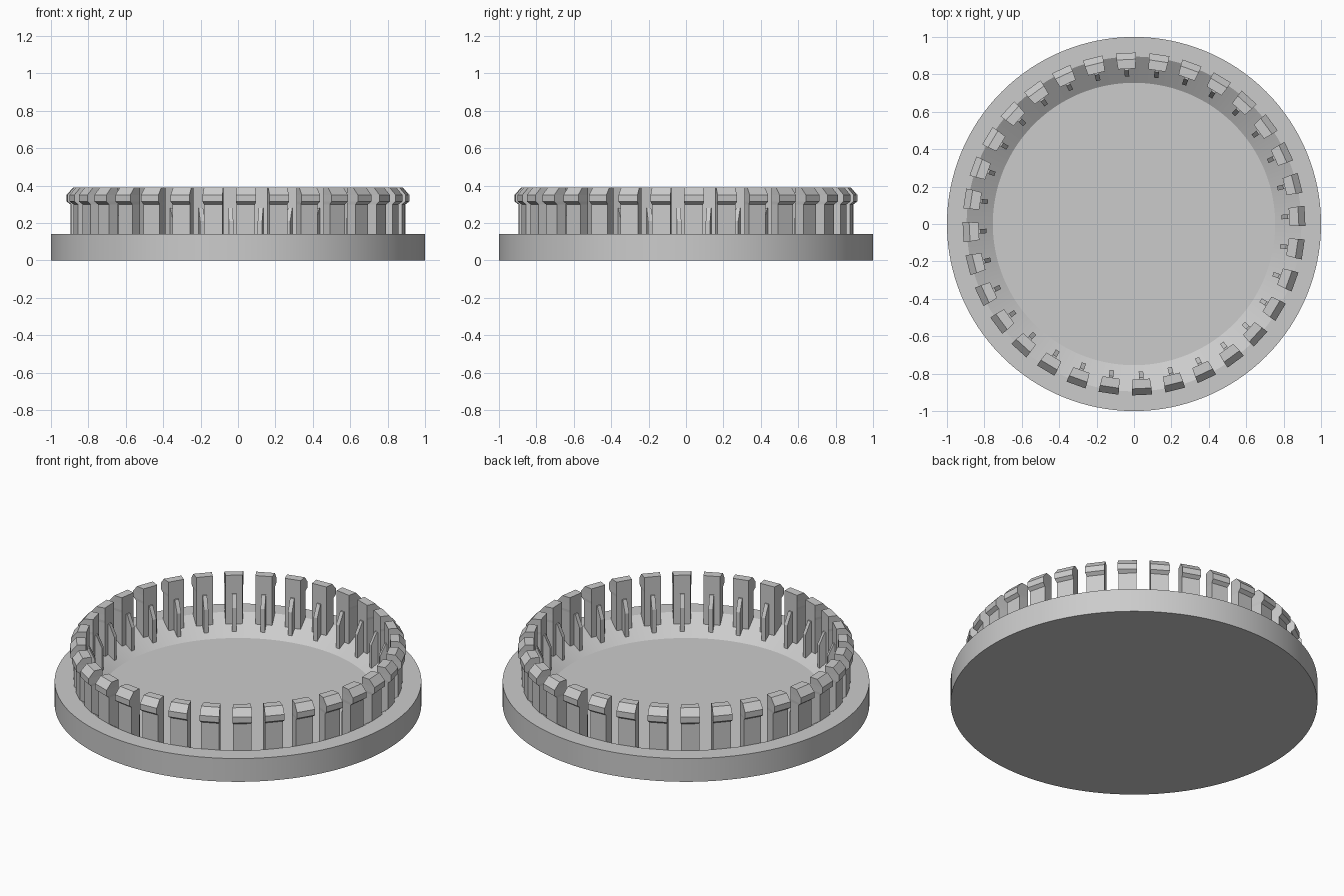
import bpy, bmesh, math
from mathutils import Matrix

if "Cube" in bpy.data.objects:
    bpy.data.objects.remove(bpy.data.objects["Cube"])

CLIPS = 32
OFFSET = math.radians(2.7)
SEGMENTS = 128

gray = bpy.data.materials.new("plain gray")
gray.diffuse_color = (0.6, 0.6, 0.6, 1)
gray.use_nodes = True
gray.node_tree.nodes["Principled BSDF"].inputs["Base Color"].default_value = gray.diffuse_color


def finish(bm, name):
    bmesh.ops.recalc_face_normals(bm, faces=bm.faces)
    mesh = bpy.data.meshes.new(name)
    bm.to_mesh(mesh)
    bm.free()
    mesh.materials.append(gray)
    obj = bpy.data.objects.new(name, mesh)
    bpy.context.collection.objects.link(obj)
    return obj


def revolve(name, profile):
    """Closed solid turned from (radius, z) points, capped at both ends."""
    bm = bmesh.new()
    rings = []
    for r, z in profile:
        rings.append([bm.verts.new((r * math.cos(2 * math.pi * i / SEGMENTS),
                                    r * math.sin(2 * math.pi * i / SEGMENTS), z))
                      for i in range(SEGMENTS)])
    for a, b in zip(rings, rings[1:]):
        for i in range(SEGMENTS):
            j = (i + 1) % SEGMENTS
            bm.faces.new((a[i], a[j], b[j], b[i]))
    bm.faces.new(rings[0])
    bm.faces.new(rings[-1])
    return finish(bm, name)


def radial_set(name, sections):
    """Stacked (z, inner r, outer r, inner half width, outer half width), repeated round the rim."""
    bm = bmesh.new()
    for k in range(CLIPS):
        turn = Matrix.Rotation(OFFSET + 2 * math.pi * k / CLIPS, 4, 'Z')
        rings = []
        for z, r0, r1, w0, w1 in sections:
            ring = [bm.verts.new((x, y, z))
                    for x, y in ((r0, -w0), (r1, -w1), (r1, w1), (r0, w0))]
            bmesh.ops.transform(bm, matrix=turn, verts=ring)
            rings.append(ring)
        for a, b in zip(rings, rings[1:]):
            for i in range(4):
                j = (i + 1) % 4
                bm.faces.new((a[i], a[j], b[j], b[i]))
        bm.faces.new(rings[0])
        bm.faces.new(rings[-1])
    return finish(bm, name)


# Shallow dish with a flat rim and sloped inner wall
dish = revolve("lid_base", [(1.0, 0), (1.0, 0.14), (0.895, 0.14), (0.755, 0.047)])
bpy.context.view_layer.objects.active = dish
dish.select_set(True)
bpy.ops.object.shade_smooth_by_angle(angle=math.radians(25))

# Upright snap clips with a chamfered outer lip
radial_set("snap_clips", [
    (0.08, 0.83, 0.895, 0.046, 0.050),
    (0.30, 0.83, 0.895, 0.046, 0.050),
    (0.315, 0.83, 0.915, 0.046, 0.054),
    (0.35, 0.83, 0.915, 0.046, 0.054),
    (0.39, 0.83, 0.88, 0.046, 0.052),
])

# Thin support ribs behind the clips, with sloped tops
radial_set("support_ribs", [
    (0.055, 0.79, 0.84, 0.012, 0.012),
    (0.21, 0.79, 0.84, 0.012, 0.012),
    (0.28, 0.822, 0.84, 0.012, 0.012),
])
